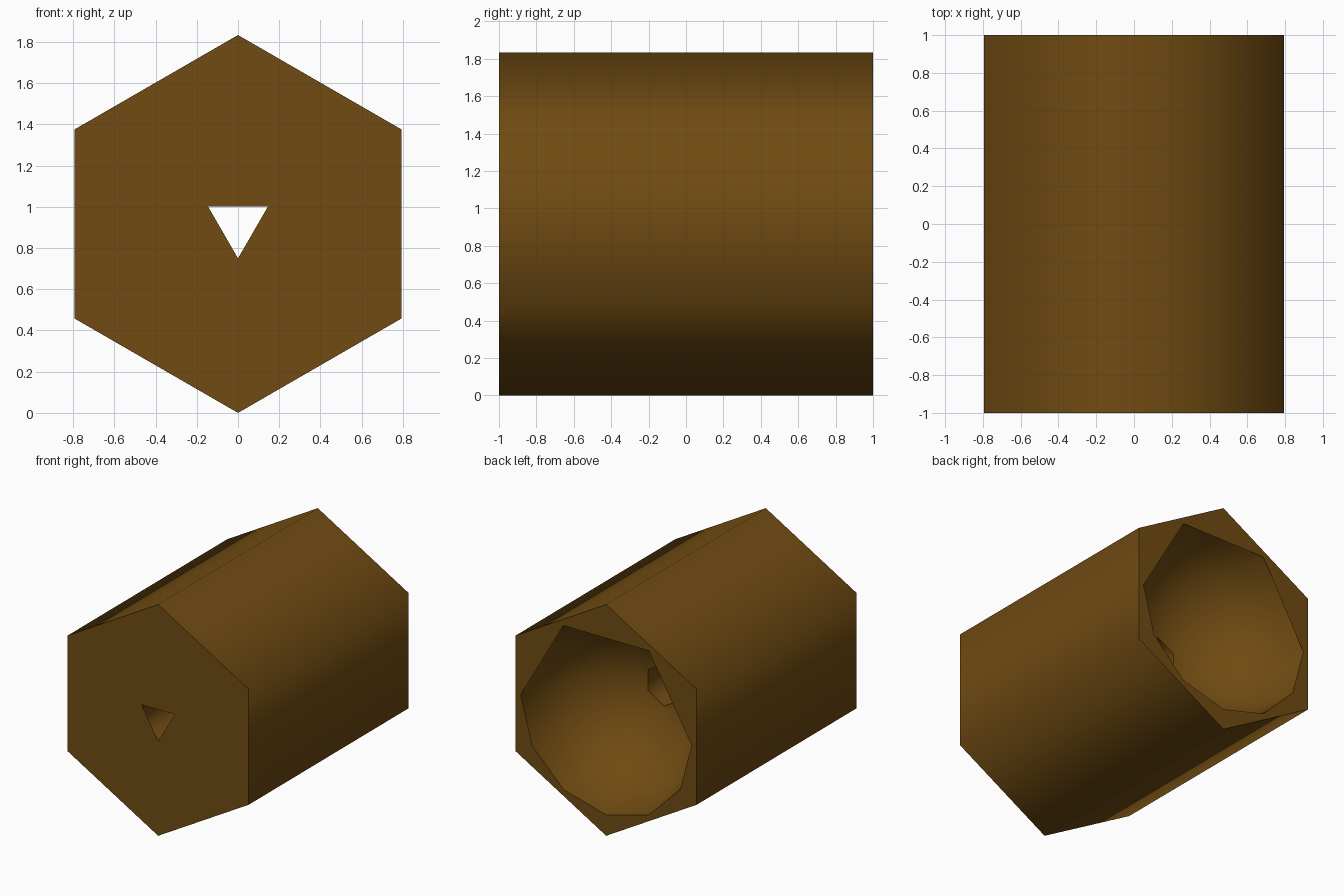
import bpy, bmesh
from math import radians, sin, cos, sqrt

if "Cube" in bpy.data.objects:
    bpy.data.objects.remove(bpy.data.objects["Cube"])

R = 0.9167          # outer hexagon radius, also its centre height
BOWL, BORE = 0.75, 0.167

bm = bmesh.new()

def ring(n, r, y, start):
    return [bm.verts.new((r * cos(radians(start + 360 * i / n)), y,
                          R + r * sin(radians(start + 360 * i / n)))) for i in range(n)]

def bridge(a, b):
    n = len(a)
    for i in range(n):
        j = (i + 1) % n
        bm.faces.new((a[i], b[i], b[j], a[j]))

def fan(six, twelve, flip=False):
    # joins a hexagon to a twelve-sided ring
    for i in range(6):
        p, q = six[i], six[(i + 1) % 6]
        k = [twelve[(2 * i + s) % 12] for s in range(3)]
        for f in ((p, k[0], k[1]), (p, k[1], k[2]), (p, k[2], q)):
            bm.faces.new(f[::-1] if flip else f)

# hexagonal outer wall
front = ring(6, R, -1, 30)
back = ring(6, R, 1, 30)
bridge(front, back)

# back face and round bowl sunk into it
rim = ring(12, BOWL, 1, 0)
fan(back, rim)
prev = rim
for k in range(1, 6):
    a = radians(15 * k)
    cur = ring(12, BOWL * cos(a), 1 - BOWL * sin(a), 0)
    bridge(prev, cur)
    prev = cur

# hexagonal bore from the bowl to the front face
bore_in = ring(6, BORE, 1 - sqrt(BOWL ** 2 - BORE ** 2), 30)
fan(bore_in, prev, flip=True)
bore_out = ring(6, BORE, -1, 30)
bridge(bore_in, bore_out)
bridge(bore_out, front)

# flat corners that narrow both openings
for i in (1, 3, 5):
    bm.faces.new((rim[i + 1], rim[i], rim[i - 1]))
    bm.faces.new((bore_out[i - 1], bore_out[i], bore_out[(i + 1) % 6]))

mesh = bpy.data.meshes.new("hex_socket")
bm.to_mesh(mesh)
bm.free()
obj = bpy.data.objects.new("hex_socket", mesh)
bpy.context.collection.objects.link(obj)

# brown material
mat = bpy.data.materials.new("brown")
mat.diffuse_color = (0.16, 0.07, 0.006, 1)
mat.use_nodes = True
mat.node_tree.nodes["Principled BSDF"].inputs["Base Color"].default_value = mat.diffuse_color
mesh.materials.append(mat)

# smooth sides, sharp end faces
bpy.context.view_layer.objects.active = obj
obj.select_set(True)
bpy.ops.object.shade_smooth_by_angle(angle=radians(65))
